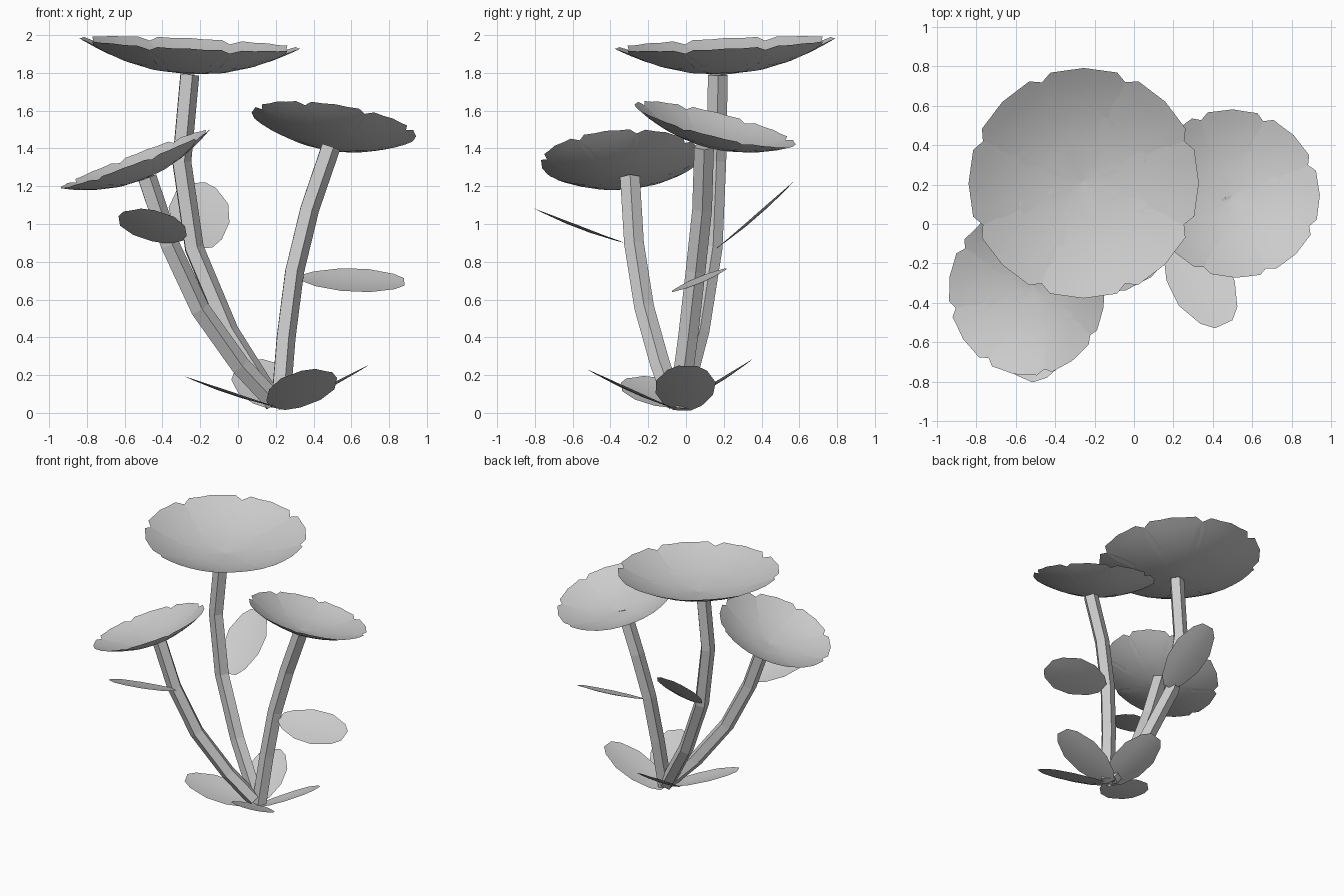
import bpy, bmesh, math
from mathutils import Vector, Matrix

if "Cube" in bpy.data.objects:
    bpy.data.objects.remove(bpy.data.objects["Cube"])


def finish(bm, name, smooth):
    bmesh.ops.recalc_face_normals(bm, faces=bm.faces)
    for f in bm.faces:
        f.smooth = smooth
    me = bpy.data.meshes.new(name)
    bm.to_mesh(me)
    bm.free()
    ob = bpy.data.objects.new(name, me)
    bpy.context.collection.objects.link(ob)
    return ob


def blade(bm, stations, place):
    """Strip with a centre line and two edges; place(u, w) gives the position."""
    rows = [[bm.verts.new(place(u, s * w)) for s in (-1, -0.5, 0, 0.5, 1)] for u, w in stations]
    for a, b in zip(rows, rows[1:]):
        for i in range(4):
            bm.faces.new((a[i], a[i + 1], b[i + 1], b[i]))


def stem(name, pts, r=0.055, sides=5):
    pts = [Vector(p) for p in pts]
    bm = bmesh.new()
    rings = []
    for i, p in enumerate(pts):
        t = (pts[min(i + 1, len(pts) - 1)] - pts[max(i - 1, 0)]).normalized()
        y = t.cross(Vector((1, 0, 0))).normalized()
        x = y.cross(t)
        ring = []
        for k in range(sides):
            a = math.radians(290) + math.tau * k / sides
            ring.append(bm.verts.new(p + r * (x * math.cos(a) + y * math.sin(a))))
        rings.append(ring)
    for a, b in zip(rings, rings[1:]):
        for k in range(sides):
            j = (k + 1) % sides
            bm.faces.new((a[k], a[j], b[j], b[k]))
    bm.faces.new(rings[0])
    bm.faces.new(rings[-1])
    finish(bm, name, False)


LEAF = [(0, 0.045), (0.12, 0.1), (0.37, 0.152), (0.65, 0.158), (0.9, 0.105), (1, 0.05)]


def leaf(name, base, tip, normal):
    base, tip, n = Vector(base), Vector(tip), Vector(normal).normalized()
    d = tip - base
    side = d.cross(n).normalized()
    n = side.cross(d).normalized()
    bm = bmesh.new()
    # shallow dish: edges and ends lifted slightly
    blade(bm, LEAF, lambda u, w: base + d * u + side * w
          + n * (0.6 * w * w + 0.06 * (u - 0.5) ** 2 - 0.012))
    finish(bm, name, True)


PETAL = [(0, 0.04), (0.3, 0.17), (0.55, 0.29), (0.75, 0.36), (0.87, 0.365), (0.96, 0.29)]


def flower(name, base, normal, radius, phase=0):
    rot = Vector((0, 0, 1)).rotation_difference(Vector(normal)).to_matrix().to_4x4()
    bm = bmesh.new()
    for k in range(8):
        m = (Matrix.Translation(base) @ rot
             @ Matrix.Rotation(math.radians(phase) + k * math.tau / 8, 4, 'Z'))

        def place(u, w):
            # rounded outer end, bowl-shaped section
            y = u + (0.04 * (1 - abs(w) / 0.29) if u > 0.95 else 0)
            return m @ (radius * Vector((y, w, 0.28 * y * y + 0.24 * w * w)))
        blade(bm, PETAL, place)
    finish(bm, name, True)


# stems
stem("tall_stem", [(0.19, -0.03, 0.05), (-0.05, 0.07, 0.43), (-0.235, 0.14, 0.87),
                   (-0.302, 0.16, 1.33), (-0.26, 0.168, 1.79)])
stem("right_stem", [(0.22, -0.04, 0.03), (0.25, 0.01, 0.40), (0.295, 0.05, 0.75),
                    (0.375, 0.085, 1.08), (0.488, 0.095, 1.41)])
stem("left_stem", [(0.19, -0.065, 0.06), (0.01, -0.135, 0.25), (-0.205, -0.22, 0.55),
                   (-0.365, -0.275, 0.89), (-0.485, -0.297, 1.245)])

# blossoms
flower("tall_blossom", (-0.263, 0.215, 1.793), (0.048, -0.048, 1), 0.585)
flower("right_blossom", (0.49, 0.125, 1.41), (0.15, 0.25, 1), 0.44)
flower("left_blossom", (-0.502, -0.338, 1.235), (-0.39, -0.06, 1), 0.425, -10)

# leaves growing from the stems
leaf("right_stem_leaf", (0.34, 0.055, 0.71), (0.88, 0.085, 0.69), (0.05, -0.42, 1))
leaf("left_stem_leaf", (-0.335, -0.335, 0.9), (-0.56, -0.785, 1.07), (0, 0.38, 1))
leaf("tall_stem_leaf", (-0.18, 0.165, 0.87), (-0.225, 0.565, 1.215), (0, -0.87, 1))

# leaves around the foot
leaf("foot_leaf_front", (0.21, -0.06, 0.02), (0.455, -0.51, 0.22), (0, 0.45, 1))
leaf("foot_leaf_left", (0.2, -0.05, 0.03), (-0.27, -0.27, 0.185), (0.33, 0, 1))
leaf("foot_leaf_right", (0.21, -0.02, 0.01), (0.685, 0.01, 0.245), (-0.5, 0, 1))
leaf("foot_leaf_back", (0.19, -0.06, 0.03), (0.08, 0.345, 0.275), (0, -0.6, 1))
